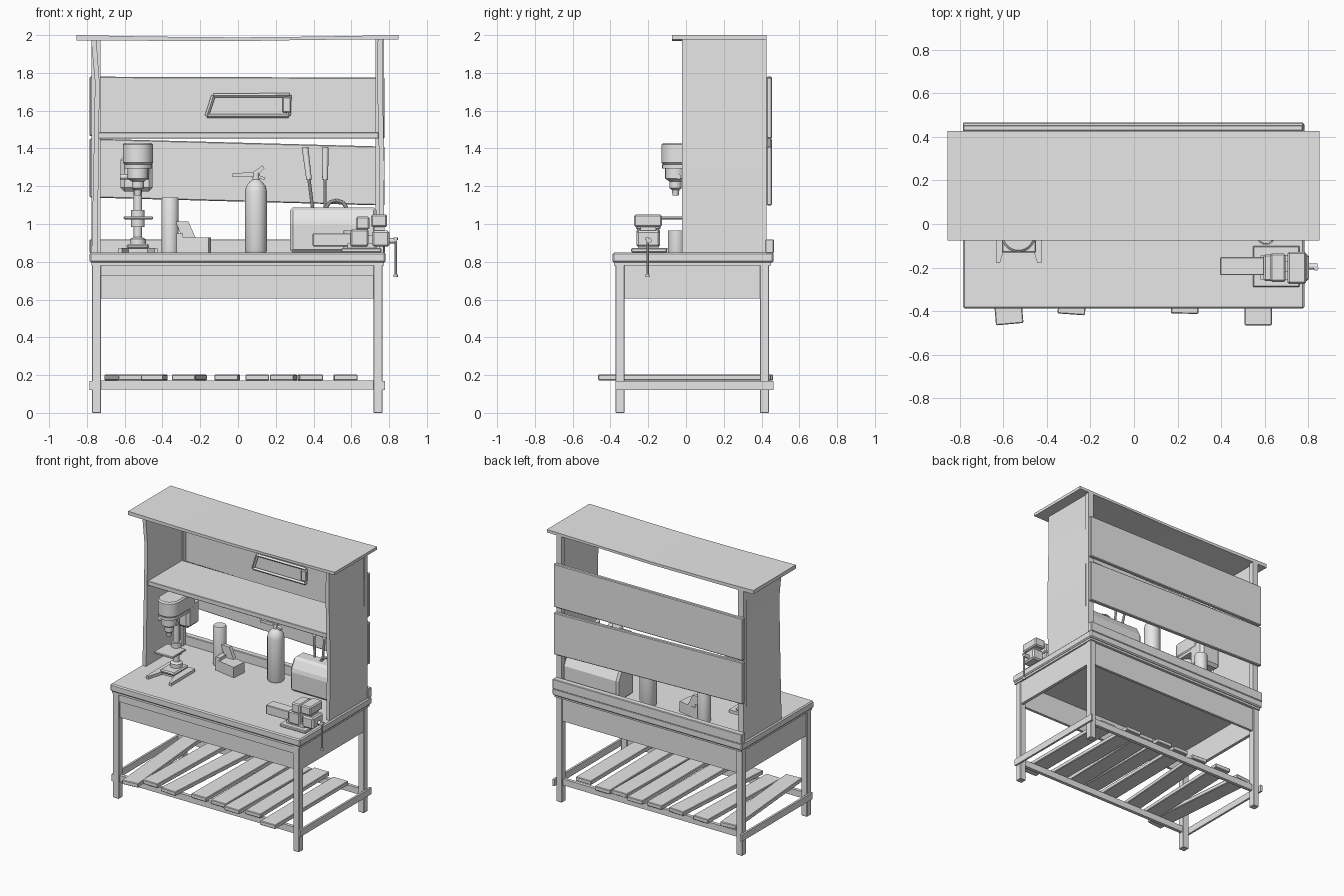
import bpy, bmesh, math
from mathutils import Vector

grey = bpy.data.materials.new("plain grey")
grey.diffuse_color = (0.8, 0.8, 0.8, 1)


def finish(name, bm, bevel=0, smooth=False):
    bmesh.ops.recalc_face_normals(bm, faces=bm.faces)
    me = bpy.data.meshes.new(name)
    bm.to_mesh(me)
    bm.free()
    me.materials.append(grey)
    ob = bpy.data.objects.new(name, me)
    bpy.context.collection.objects.link(ob)
    if bevel:
        m = ob.modifiers.new("bevel", 'BEVEL')
        m.width, m.segments = bevel, 1
    if smooth:
        bpy.context.view_layer.objects.active = ob
        ob.select_set(True)
        bpy.ops.object.shade_smooth_by_angle(angle=math.radians(35))
        ob.select_set(False)
    return ob


def prism(name, pts, axis, lo, hi, bevel=0, smooth=False):
    """Extrude a 2D outline along x, y or z."""
    bm = bmesh.new()
    put = {'x': lambda a, b, t: (t, a, b), 'y': lambda a, b, t: (a, t, b),
           'z': lambda a, b, t: (a, b, t)}[axis]
    A = [bm.verts.new(put(a, b, lo)) for a, b in pts]
    B = [bm.verts.new(put(a, b, hi)) for a, b in pts]
    bm.faces.new(A)
    bm.faces.new(B)
    for i in range(len(pts)):
        j = (i + 1) % len(pts)
        bm.faces.new((A[i], A[j], B[j], B[i]))
    return finish(name, bm, bevel, smooth)


def box(name, x0, x1, y0, y1, z0, z1, bevel=0):
    return prism(name, [(x0, y0), (x1, y0), (x1, y1), (x0, y1)], 'z', z0, z1, bevel)


def lathe(name, cx, cy, prof, n=24):
    """Revolve (radius, z) points around a vertical axis."""
    bm = bmesh.new()
    rings = [[bm.verts.new((cx + r * math.cos(2 * math.pi * i / n),
                            cy + r * math.sin(2 * math.pi * i / n), z))
              for i in range(n)] for r, z in prof]
    bm.faces.new(rings[0])
    bm.faces.new(rings[-1])
    for a, b in zip(rings, rings[1:]):
        for i in range(n):
            j = (i + 1) % n
            bm.faces.new((a[i], a[j], b[j], b[i]))
    return finish(name, bm, 0, True)


def rod(name, p, q, r, n=12, r2=None):
    p, q = Vector(p), Vector(q)
    bm = bmesh.new()
    bmesh.ops.create_cone(bm, cap_ends=True, segments=n, radius1=r,
                          radius2=r2 or r, depth=(q - p).length)
    rot = (q - p).to_track_quat('Z', 'Y').to_matrix()
    for v in bm.verts:
        v.co = rot @ v.co + (p + q) / 2
    return finish(name, bm, 0, n > 4)


# table top, backsplash and aprons
box("table_top", -0.785, 0.782, -0.388, 0.463, 0.795, 0.85, 0.008)
box("top_trim", -0.775, 0.772, -0.38, 0.45, 0.78, 0.796)
box("backsplash", -0.785, 0.778, 0.42, 0.465, 0.845, 0.918, 0.004)
box("front_apron", -0.73, 0.72, -0.36, -0.34, 0.605, 0.785)
box("front_top_rail", -0.73, 0.72, -0.368, -0.34, 0.725, 0.785)
box("back_apron", -0.73, 0.72, 0.41, 0.43, 0.605, 0.785)
box("left_apron", -0.765, -0.742, -0.33, 0.4, 0.605, 0.785)
box("right_apron", 0.737, 0.76, -0.33, 0.4, 0.605, 0.785)

# legs and lower stretchers
for sx, x in (("left", -0.772), ("right", 0.717)):
    for sy, y in (("front", -0.373), ("back", 0.392)):
        box(f"{sy}_{sx}_leg", x, x + 0.048, y, y + 0.048, 0, 0.785, 0.003)
box("left_stretcher", -0.785, -0.77, -0.373, 0.463, 0.12, 0.17)
box("right_stretcher", 0.763, 0.778, -0.373, 0.463, 0.12, 0.17)
box("front_stretcher", -0.74, 0.73, -0.36, -0.335, 0.125, 0.172)
box("back_stretcher", -0.77, 0.765, 0.40, 0.425, 0.125, 0.172)

# shelf slats: front centre x, back centre x, front y, back y
slats = [(-0.57, -0.645, -0.465, 0.43), (-0.46, -0.435, -0.38, 0.45),
         (-0.288, -0.228, -0.41, 0.44), (-0.062, -0.052, -0.375, 0.45),
         (0.102, 0.102, -0.38, 0.46), (0.232, 0.25, -0.41, 0.43),
         (0.388, 0.378, -0.38, 0.45), (0.57, 0.568, -0.465, 0.4)]
for i, (a, b, y0, y1) in enumerate(slats):
    w = 0.063
    prism(f"slat_{i + 1}", [(a - w, y0), (a + w, y0 + (a - b) * 0.15),
                            (b + w, y1), (b - w, y1 + (b - a) * 0.15)],
          'z', 0.172, 0.203, 0.004)

# hutch: side panels, posts, shelf and roof
prism("left_panel", [(-0.775, 0.85), (-0.765, 1.3), (-0.757, 1.75), (-0.778, 1.98),
                     (-0.75, 1.98), (-0.733, 1.75), (-0.738, 1.3), (-0.745, 0.85)],
      'y', -0.02, 0.395)
prism("right_panel", [(0.745, 0.85), (0.748, 1.3), (0.737, 1.75), (0.74, 1.98),
                      (0.765, 1.98), (0.765, 1.75), (0.775, 1.3), (0.77, 0.85)],
      'y', -0.02, 0.395)
box("left_post", -0.775, -0.728, 0.39, 0.427, 0.85, 1.978)
box("right_post", 0.728, 0.772, 0.39, 0.427, 0.85, 1.978)
box("upper_shelf", -0.745, 0.745, -0.01, 0.395, 1.452, 1.486, 0.003)
prism("roof", [(-0.855, 1.972), (-0.45, 1.97), (0.0, 1.968), (0.4, 1.975), (0.85, 1.978),
               (0.85, 2.0), (0.4, 1.992), (0.0, 1.988), (-0.45, 1.992), (-0.855, 2.0)],
      'y', -0.075, 0.427)

# back boards
prism("upper_back_board", [(-0.785, 1.465), (0.776, 1.452), (0.776, 1.775), (-0.785, 1.78)],
      'y', 0.427, 0.455, 0.005)
prism("lower_back_board", [(-0.785, 1.14), (0.776, 1.098), (0.776, 1.41), (-0.785, 1.452)],
      'y', 0.427, 0.455, 0.005)

# hanging saw frame
pts = [(-0.165, 1.572), (-0.13, 1.68), (0.272, 1.682), (0.268, 1.572)]
for i in range(4):
    (a, b), (c, d) = pts[i], pts[(i + 1) % 4]
    rod(f"saw_frame_bar_{i + 1}", (a, 0.415, b), (c, 0.415, d), 0.011, 4)
box("saw_grip", 0.235, 0.28, 0.402, 0.427, 1.59, 1.672, 0.006)

# drill press
X = -0.53
prism("drill_base", [(-0.632, -0.18), (-0.615, -0.18), (-0.58, -0.06), (-0.48, -0.06),
                     (-0.443, -0.18), (-0.425, -0.18), (-0.425, 0.1), (-0.632, 0.1)],
      'z', 0.85, 0.872)
box("drill_base_block", -0.59, -0.47, -0.08, 0.09, 0.87, 0.893, 0.008)
lathe("drill_column", X, 0.03, [(0.042, 0.89), (0.042, 0.92), (0.022, 0.93), (0.022, 1.33)], 20)
box("drill_table", -0.605, -0.45, -0.13, 0.03, 1.025, 1.04, 0.003)
lathe("drill_table_clamp", X, 0.03, [(0.036, 0.985), (0.036, 1.075)], 20)
arc = [(X + 0.08 * math.cos(t), -0.05 + 0.08 * math.sin(t))
       for t in [math.pi + math.pi * k / 14 for k in range(15)]]
prism("drill_head", arc + [(X + 0.08, 0.14), (X - 0.08, 0.14)], 'z', 1.315, 1.43, 0.01, True)
arc2 = [(X + (x - X) * 0.93, y + 0.004) for x, y in arc]
prism("drill_head_band", arc2 + [(X + 0.074, 0.13), (X - 0.074, 0.13)], 'z', 1.295, 1.316)
box("drill_motor", -0.622, -0.452, 0.06, 0.2, 1.172, 1.36, 0.02)
lathe("drill_spindle", X, -0.055, [(0.055, 1.3), (0.055, 1.24), (0.032, 1.225), (0.032, 1.19),
                                   (0.02, 1.18), (0.016, 1.15)], 20)
rod("drill_feed_shaft", (-0.625, -0.04, 1.25), (-0.47, -0.04, 1.25), 0.014)

# flask and open carton
lathe("flask", -0.36, 0.3, [(0.045, 0.85), (0.046, 0.86), (0.046, 1.13), (0.042, 1.14)])
prism("carton", [(-0.31, 0.2), (-0.155, 0.17), (-0.143, 0.28), (-0.295, 0.31)],
      'z', 0.85, 0.928)
prism("carton_flap", [(-0.33, 1.015), (-0.262, 1.012), (-0.225, 0.928), (-0.295, 0.92)],
      'y', 0.27, 0.3)
box("carton_side", -0.325, -0.29, 0.2, 0.31, 0.85, 0.95)

# fire extinguisher
lathe("extinguisher_body", 0.095, 0.31,
      [(0.054, 0.85), (0.058, 0.86), (0.058, 1.17), (0.052, 1.2), (0.035, 1.222),
       (0.018, 1.235), (0.018, 1.27)])
prism("extinguisher_lever", [(-0.028, 1.268), (0.08, 1.275), (0.13, 1.31), (0.14, 1.295),
                             (0.105, 1.26), (0.145, 1.245), (0.14, 1.232), (0.09, 1.25),
                             (-0.028, 1.25)], 'y', 0.298, 0.322)

# toolbox with an arched handle
prism("toolbox", [(0.22, 0.85), (0.215, 1.01), (0.26, 1.088), (0.37, 1.088),
                  (0.412, 1.01), (0.412, 0.85)], 'x', 0.275, 0.733, 0.015)
hp = [(0.465, 1.085), (0.485, 1.115), (0.52, 1.125), (0.555, 1.115), (0.575, 1.085)]
for i in range(4):
    (a, b), (c, d) = hp[i], hp[i + 1]
    rod(f"toolbox_handle_{i + 1}", (a, 0.315, b), (c, 0.315, d), 0.01, 10)

# long cutter with two grips
for i, (a, b) in enumerate([(0.355, 0.405), (0.462, 0.46)]):
    top, bot = Vector((a, 0.385, 1.405)), Vector((b, 0.33, 1.0))
    mid = top.lerp(bot, 0.42)
    rod(f"cutter_grip_{i + 1}", mid, top, 0.015, 12, 0.018)
    rod(f"cutter_shaft_{i + 1}", bot, mid, 0.009, 10)

# mug beside the vise
lathe("mug", 0.605, -0.05, [(0.044, 0.85), (0.046, 0.86), (0.046, 0.965), (0.04, 0.965),
                            (0.038, 0.87)])

# bench vise
box("vise_base", 0.545, 0.76, -0.29, -0.1, 0.85, 0.872, 0.005)
box("vise_pedestal", 0.58, 0.725, -0.255, -0.145, 0.87, 0.9)
box("vise_slide", 0.395, 0.68, -0.235, -0.152, 0.882, 0.95, 0.004)
box("vise_fixed_body", 0.595, 0.69, -0.262, -0.138, 0.88, 0.972, 0.008)
box("vise_fixed_jaw", 0.625, 0.695, -0.265, -0.135, 0.97, 1.04, 0.008)
box("vise_moving_body", 0.71, 0.802, -0.262, -0.138, 0.88, 0.965, 0.01)
box("vise_moving_neck", 0.72, 0.775, -0.24, -0.16, 0.96, 0.99)
box("vise_moving_jaw", 0.705, 0.79, -0.275, -0.128, 0.985, 1.05, 0.008)
box("vise_bridge", 0.68, 0.72, -0.22, -0.17, 0.89, 0.94)
rod("vise_screw", (0.79, -0.195, 0.912), (0.842, -0.195, 0.912), 0.014)
rod("vise_bar", (0.835, -0.203, 0.73), (0.835, -0.203, 0.92), 0.006, 10)
for z in (0.726, 0.922):
    rod("vise_bar_knob", (0.835, -0.203, z - 0.007), (0.835, -0.203, z + 0.007), 0.011)
